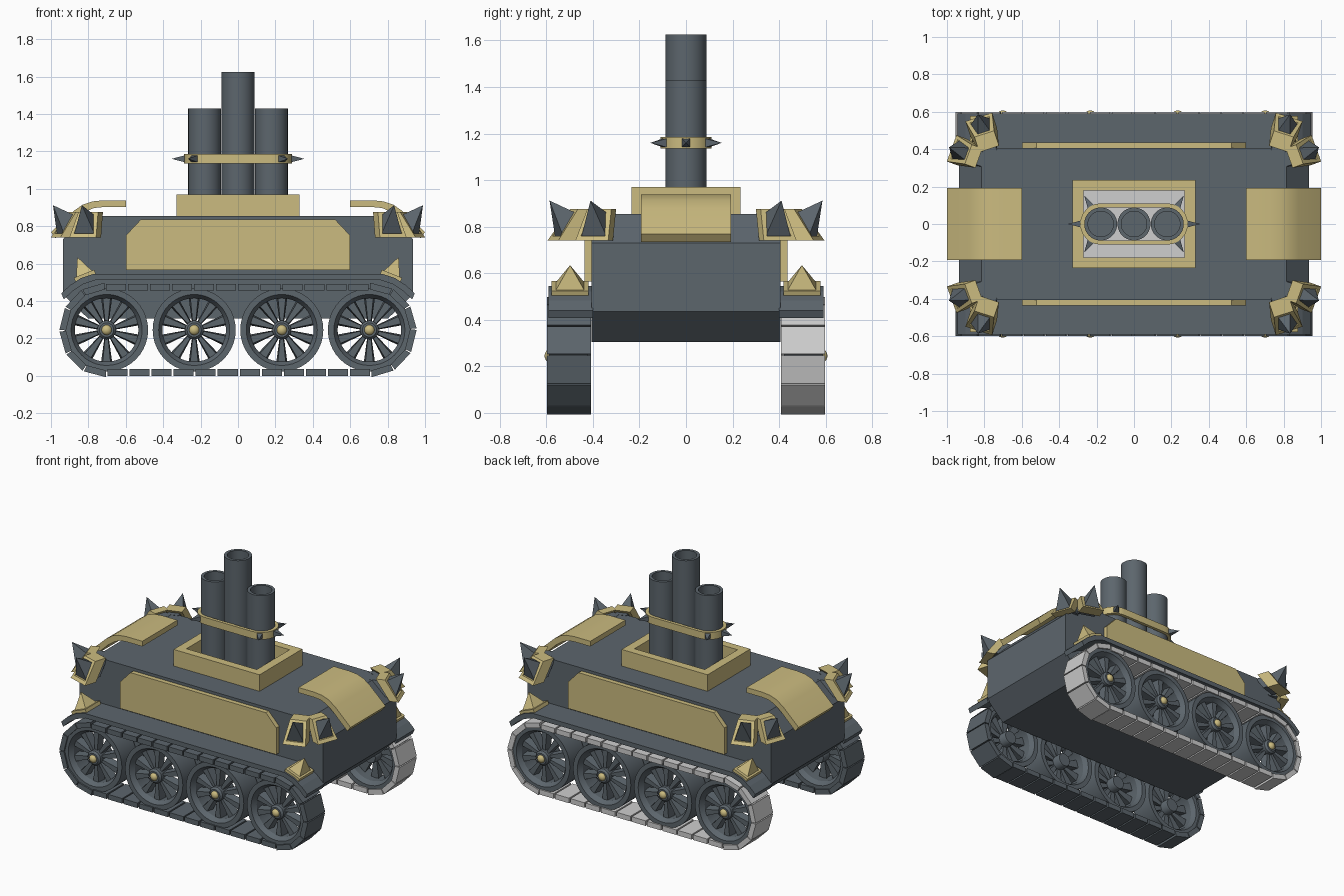
import bpy, bmesh, math
from mathutils import Vector
from math import sin, cos, pi, radians

if "Cube" in bpy.data.objects:
    bpy.data.objects.remove(bpy.data.objects["Cube"])


def material(name, rgb):
    m = bpy.data.materials.new(name)
    m.diffuse_color = (*rgb, 1)
    m.use_nodes = True
    m.node_tree.nodes["Principled BSDF"].inputs["Base Color"].default_value = m.diffuse_color
    return m


STEEL = material("blue_grey_steel", (0.108, 0.132, 0.152))
BRASS = material("brass", (0.60, 0.50, 0.215))
PALE = material("pale_grey", (0.62, 0.62, 0.62))


def build(name, lofts, mat, smooth=None):
    """Each loft is (rings, closed): equal-length rings joined in order, capped or looped."""
    bm = bmesh.new()
    for rings, closed in lofts:
        rv = [[bm.verts.new(p) for p in r] for r in rings]
        n = len(rv[0])
        pairs = list(zip(rv, rv[1:])) + ([(rv[-1], rv[0])] if closed else [])
        for a, b in pairs:
            for i in range(n):
                j = (i + 1) % n
                bm.faces.new((a[i], a[j], b[j], b[i]))
        if not closed:
            bm.faces.new(rv[0])
            bm.faces.new(rv[-1])
    bmesh.ops.remove_doubles(bm, verts=bm.verts, dist=1e-5)
    bmesh.ops.recalc_face_normals(bm, faces=bm.faces)
    me = bpy.data.meshes.new(name)
    bm.to_mesh(me)
    bm.free()
    me.materials.append(mat)
    if smooth:
        me.shade_smooth()
        me.set_sharp_from_angle(angle=radians(smooth))
    ob = bpy.data.objects.new(name, me)
    bpy.context.collection.objects.link(ob)
    return ob


def prism(pts, y0, y1):
    return ([[(x, y, z) for x, z in pts] for y in (y0, y1)], False)


def rect(hx, hy, z):
    return [(-hx, -hy, z), (hx, -hy, z), (hx, hy, z), (-hx, hy, z)]


def circle_y(cx, cz, r, y, n=40):
    return [(cx + r * cos(2 * pi * i / n), y, cz + r * sin(2 * pi * i / n)) for i in range(n)]


def circle_z(cx, r, z, n=40):
    return [(cx + r * cos(2 * pi * i / n), r * sin(2 * pi * i / n), z) for i in range(n)]


def mirrored(half):
    return half + [(-x, z) for x, z in reversed(half)]


# Hull with sloped nose, tail and lower plates
build("hull", [prism(mirrored([(0.80, 0.305), (0.935, 0.435), (0.935, 0.73), (0.815, 0.855)]),
                     -0.405, 0.405)], STEEL)

# Side armour, fenders
for s, side in ((-1, "front"), (1, "back")):
    build(side + "_side_armour", [prism(mirrored([(0.60, 0.565), (0.60, 0.75), (0.52, 0.835)]),
                                        s * 0.40, s * 0.437)], BRASS)
    top = [(0.945, 0.44), (0.90, 0.483), (0.84, 0.522), (0.77, 0.545)]
    edge = top + [(-x, z) for x, z in reversed(top)]
    under = [(x * 0.985, z - 0.032) for x, z in reversed(edge)]
    build(side + "_fender", [prism(edge + under, s * 0.40, s * 0.59)], STEEL)

# Curved end covers
for s, end in ((-1, "left"), (1, "right")):
    outer = [(0.60, 0.938), (0.72, 0.938), (0.78, 0.932), (0.83, 0.915), (0.88, 0.88), (1.0, 0.768)]
    inner = [(0.975, 0.735), (0.86, 0.845), (0.81, 0.88), (0.77, 0.897), (0.72, 0.902), (0.60, 0.902)]
    build(end + "_end_cover", [prism([(s * x, z) for x, z in outer + inner], -0.193, 0.193)],
          BRASS, 28)

# Funnel base and its floor
build("funnel_base", [([rect(0.33, 0.235, 0.85), rect(0.33, 0.235, 0.97),
                        rect(0.27, 0.18, 0.97), rect(0.27, 0.18, 0.85)], True)], BRASS)
build("funnel_floor", [([rect(0.275, 0.185, 0.85), rect(0.275, 0.185, 0.862)], False)], PALE)

# Three open funnels
for cx, h, label in ((-0.178, 1.43, "left"), (0, 1.625, "middle"), (0.178, 1.43, "right")):
    build(label + "_funnel", [([circle_z(cx, 0.088, 0.86), circle_z(cx, 0.088, h),
                                circle_z(cx, 0.068, h), circle_z(cx, 0.068, h - 0.22)], False)],
          STEEL, 35)


# Brass band around the funnels, with spikes
def stadium(r, z, n=12):
    pts = []
    for c, start in ((0.178, -pi / 2), (-0.178, pi / 2)):
        pts += [(c + r * cos(start + pi * i / n), r * sin(start + pi * i / n), z) for i in range(n + 1)]
    return pts


build("funnel_band", [([stadium(0.11, 1.135), stadium(0.11, 1.185),
                        stadium(0.088, 1.185), stadium(0.088, 1.135)], True)], BRASS, 35)
spikes = []
for c, deg in ((0.178, 0), (0.178, 60), (0.178, -60), (-0.178, 180), (-0.178, 120), (-0.178, 240)):
    n = Vector((cos(radians(deg)), sin(radians(deg)), 0))
    t = Vector((-n.y, n.x, 0))
    o = Vector((c, 0, 1.16))
    base = [o + n * 0.10 + t * a + Vector((0, 0, b))
            for a, b in ((-.02, -.02), (.02, -.02), (.02, .02), (-.02, .02))]
    spikes.append(([base, [o + n * 0.177] * 4], False))


def build_spikes(name, items, mat):
    """Pyramids: the tip ring is spread very slightly so it merges into one point."""
    out = []
    for rings, closed in items:
        tip = [Vector(p) + (Vector(q) - Vector(p)) * 1e-3 for p, q in zip(rings[-1], rings[-2])]
        out.append((rings[:-1] + [tip], closed))
    build(name, out, mat)


build_spikes("band_spikes", spikes, STEEL)

# Corner frames with paired spikes, small fender spikes
for sx, xl in ((-1, "left"), (1, "right")):
    for sy, yl in ((-1, "front"), (1, "back")):
        frames, horns = [], []
        for cx, cy, deg, depth in ((0.975, 0.405, 20, 0.06), (0.83, 0.572, 72, 0.085)):
            n = Vector((cos(radians(deg)), sin(radians(deg)), 0))
            t = Vector((-n.y, n.x, 0))

            def place(u, w, z):
                p = Vector((cx, cy, 0)) + t * u + n * w
                return (sx * p.x, sy * p.y, z)

            def quad(m, shift):
                lo, hi, wl, wh = 0.74 + m, 0.875 - m, -0.75 * m, -0.095 + 0.75 * m
                return [place(u, w + shift, z) for u, w, z in
                        ((-0.075 + m, wl, lo), (0.075 - m, wl, lo),
                         (0.055 - m, wh, hi), (-0.055 + m, wh, hi))]

            frames.append(([quad(0, 0), quad(0.02, 0), quad(0.02, -depth), quad(0, -depth)], True))
            horns.append(([quad(0.018, -0.12), quad(0.018, -0.015), [place(0, 0.015, 0.912)] * 4], False))
        build(f"{yl}_{xl}_corner_frames", frames, BRASS)
        build_spikes(f"{yl}_{xl}_corner_spikes", horns, STEEL)

        # tilted base plate and pyramid on the fender slope
        d, up = Vector((0.93, -0.37)), Vector((0.37, 0.93))
        o = Vector((0.815, 0.525))

        def pad(h, half_u, half_y):
            c = o + up * h
            return [(sx * (c + d * a * half_u).x, sy * (0.498 + b * half_y), (c + d * a * half_u).y)
                    for a, b in ((-1, -1), (1, -1), (1, 1), (-1, 1))]

        build_spikes(f"{yl}_{xl}_fender_spike",
                     [([pad(-0.01, 0.058, 0.08), pad(0.022, 0.058, 0.08), pad(0.022, 0.045, 0.06),
                        pad(0.118, 0, 0)], False)], BRASS)

# Running gear
WX, WZ = 0.7025, 0.245
for s, side in ((-1, "front"), (1, "back")):
    for k in range(4):
        cx = -WX + k * 2 * WX / 3
        rim = [circle_y(cx, WZ, r, s * y) for r, y in
               ((0.222, 0.42), (0.222, 0.588), (0.19, 0.588), (0.17, 0.555), (0.17, 0.45), (0.19, 0.42))]
        hub = [circle_y(cx, WZ, r, s * y, 24) for r, y in
               ((0.045, 0.44), (0.05, 0.45), (0.05, 0.575), (0.038, 0.588))]
        parts = [(rim, True), (hub, False)]
        for i in range(10):
            a = 2 * pi * (i + 0.5) / 10
            rings = []
            for r, hw in ((0.035, 0.011), (0.175, 0.03)):
                rings.append([(cx + r * cos(a) - v * sin(a), s * y, WZ + r * sin(a) + v * cos(a))
                              for v, y in ((-hw, 0.50), (hw, 0.50), (hw * 0.7, 0.555), (-hw * 0.7, 0.555))])
            parts.append((rings, False))
        build(f"{side}_wheel_{k + 1}", parts, STEEL, 30)
        build(f"{side}_wheel_bolt_{k + 1}",
              [([circle_y(cx, WZ, r, s * y, 16) for r, y in
                 ((0.027, 0.575), (0.027, 0.592), (0.019, 0.602), (0.006, 0.607))], False)], BRASS, 50)

    # track links laid along a rounded path
    R, L, N = 0.2275, 2 * WX, 36
    total = 2 * L + 2 * pi * R
    links = []
    for i in range(N):
        q = (i + 0.5) * total / N
        if q < L:
            c, a = Vector((-WX + q, WZ - R)), -pi / 2
        elif q < L + pi * R:
            a = -pi / 2 + (q - L) / R
            c = Vector((WX + R * cos(a), WZ + R * sin(a)))
        elif q < 2 * L + pi * R:
            c, a = Vector((WX - (q - L - pi * R), WZ + R)), pi / 2
        else:
            a = pi / 2 + (q - 2 * L - pi * R) / R
            c = Vector((-WX + R * cos(a), WZ + R * sin(a)))
        n, t = Vector((cos(a), sin(a))), Vector((-sin(a), cos(a)))
        h = 0.455 * total / N
        curved = abs(c.x) > WX
        ho = h * (1.14 if curved else 1)
        pts = [c + t * u + n * w for u, w in ((-h, -0.0175), (h, -0.0175), (ho, 0.0175), (-ho, 0.0175))]
        links.append(prism([tuple(p) for p in pts], s * 0.408, s * 0.598))
    build(side + "_track", links, STEEL if s < 0 else PALE)
